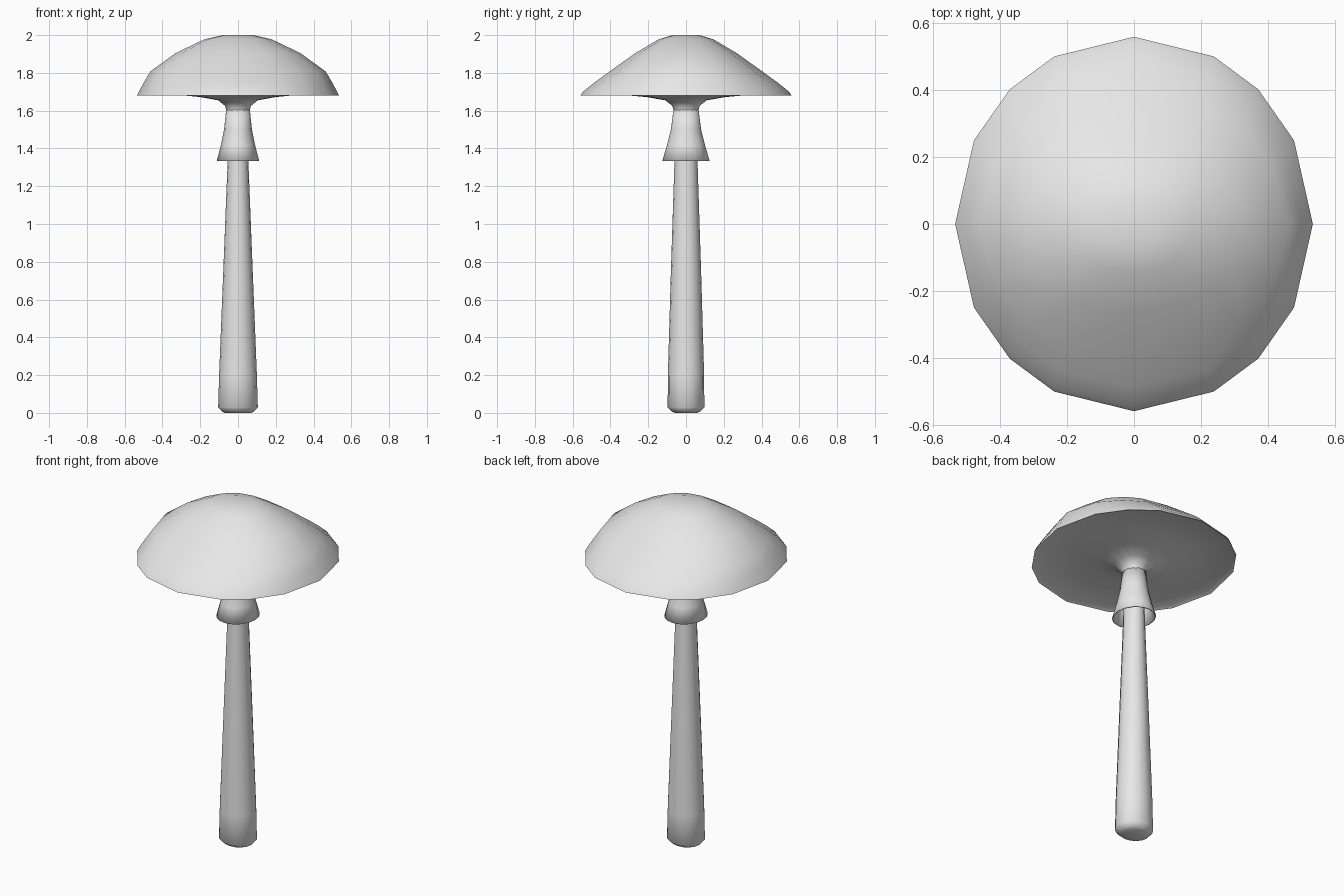
import bpy, bmesh
from math import radians, sin, cos, tau

cube = bpy.data.objects.get("Cube")
if cube:
    bpy.data.objects.remove(cube)

grey = bpy.data.materials.new("pale grey")
grey.use_nodes = True
grey.diffuse_color = (0.8, 0.8, 0.8, 1)
grey.node_tree.nodes["Principled BSDF"].inputs["Base Color"].default_value = (0.8, 0.8, 0.8, 1)

# Uneven angles give the cap its slightly irregular rim
quarter = [0, 26.5, 46, 63.5]
RIM = [radians(a + 90 * q) if q % 2 == 0 else radians(90 * q + b)
       for q in range(4) for a, b in zip(quarter, [0, 26.5, 44, 63.5])]
ROUND = [tau * i / 16 for i in range(16)]


def loft(name, rings, angles, cap_start=False, cap_end=False, sharp=50):
    """Skin elliptical rings given as (z, x radius, y radius)."""
    bm = bmesh.new()
    loops = [[bm.verts.new((rx * cos(a), ry * sin(a), z)) for a in angles]
             for z, rx, ry in rings]
    n = len(angles)
    for low, high in zip(loops, loops[1:]):
        for i in range(n):
            j = (i + 1) % n
            bm.faces.new((low[i], low[j], high[j], high[i]))
    if cap_start:
        bm.faces.new(loops[0][::-1])
    if cap_end:
        bm.faces.new(loops[-1])
    mesh = bpy.data.meshes.new(name)
    bm.to_mesh(mesh)
    bm.free()
    mesh.materials.append(grey)
    obj = bpy.data.objects.new(name, mesh)
    bpy.context.collection.objects.link(obj)
    bpy.ops.object.select_all(action='DESELECT')
    obj.select_set(True)
    bpy.context.view_layer.objects.active = obj
    bpy.ops.object.shade_smooth_by_angle(angle=radians(sharp))
    return obj


# Stalk: tapered, with a small bevel at the foot
loft("stalk", [(0, 0.07, 0.06), (0.008, 0.085, 0.075), (0.03, 0.105, 0.097),
               (0.2, 0.1, 0.096), (0.75, 0.078, 0.08), (1.33, 0.055, 0.061),
               (1.62, 0.05, 0.055)], ROUND, cap_start=True)

# Skirt: thin flared collar, open below
skirt = loft("skirt", [(1.335, 0.112, 0.125), (1.42, 0.09, 0.1),
                       (1.5, 0.074, 0.08), (1.61, 0.062, 0.066)], ROUND)
shell = skirt.modifiers.new("thickness", 'SOLIDIFY')
shell.thickness = 0.006

# Cap: flared underside, thin rim and domed top in one closed skin
loft("cap", [(1.6, 0.062, 0.066), (1.625, 0.068, 0.072), (1.655, 0.105, 0.11),
             (1.672, 0.2, 0.21), (1.684, 0.32, 0.34), (1.69, 0.515, 0.54),
             (1.68, 0.535, 0.56), (1.7, 0.525, 0.546), (1.747, 0.5, 0.488),
             (1.807, 0.465, 0.405), (1.905, 0.33, 0.268), (1.978, 0.178, 0.145),
             (2.0, 0.08, 0.07)], RIM, cap_end=True, sharp=60)
